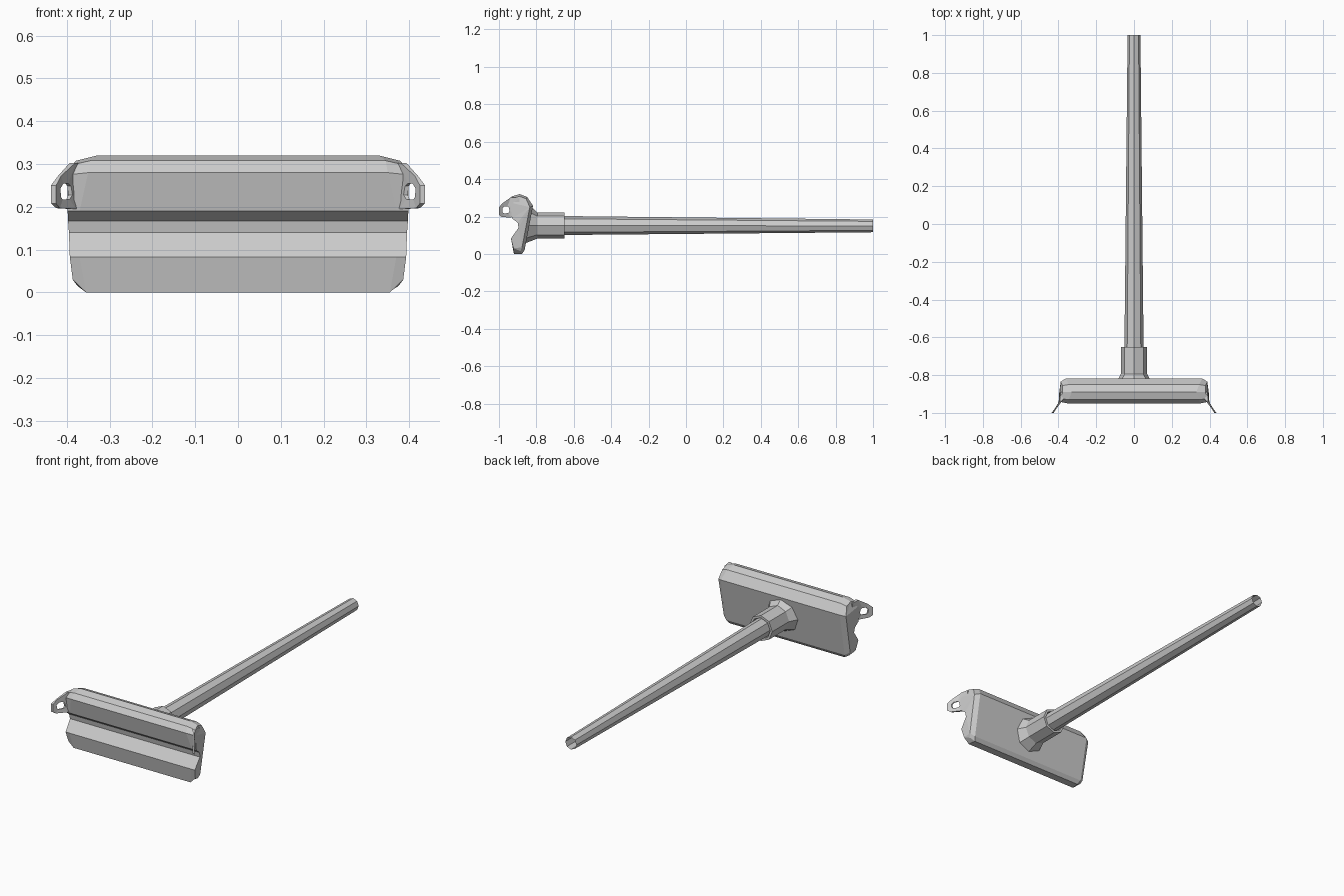
import bpy, bmesh, math

if "Cube" in bpy.data.objects:
    bpy.data.objects.remove(bpy.data.objects["Cube"])


def make(name, verts, faces):
    me = bpy.data.meshes.new(name)
    me.from_pydata(verts, [], faces)
    bm = bmesh.new()
    bm.from_mesh(me)
    bmesh.ops.recalc_face_normals(bm, faces=bm.faces)
    bmesh.ops.triangulate(bm, faces=[f for f in bm.faces if len(f.verts) > 4])
    bm.to_mesh(me)
    bm.free()
    ob = bpy.data.objects.new(name, me)
    bpy.context.collection.objects.link(ob)
    return ob


def loft(name, rings, cap=False, loop=False):
    n, m = len(rings[0]), len(rings)
    verts = [v for r in rings for v in r]
    faces = []
    for i in range(m if loop else m - 1):
        a, b = i * n, (i + 1) % m * n
        faces += [(a + k, a + (k + 1) % n, b + (k + 1) % n, b + k) for k in range(n)]
    if cap:
        faces += [tuple(range(n)), tuple(range((m - 1) * n, m * n))]
    return make(name, verts, faces)


# Head: side profile as (y, z, x) at the inner station and at the chamfered end
profile = [
    ((-.92, 0, .355), (-.922, .03, .386)),
    ((-.936, .083, .37), (-.936, .083, .393)),
    ((-.895, .14, .37), (-.895, .14, .395)),
    ((-.90, .167, .37), (-.90, .167, .397)),
    ((-.93, .19, .37), (-.93, .19, .398)),
    ((-.95, .28, .35), (-.94, .275, .398)),
    ((-.93, .308, .345), (-.925, .298, .388)),
    ((-.89, .32, .33), (-.89, .308, .378)),
    ((-.85, .305, .345), (-.855, .295, .378)),
    ((-.818, .257, .362), (-.835, .25, .388)),
    ((-.863, .02, .36), (-.877, .035, .384)),
    ((-.877, 0, .35), (-.885, .015, .375)),
]
loft("mop_head", [[(s * p[j][2], p[j][0], p[j][1]) for p in profile]
                  for s, j in ((-1, 1), (-1, 0), (1, 0), (1, 1))], cap=True)

# Side lugs: flared fins with a hole, one per end
outline = [(-.89, .30), (-.936, .303), (-.98, .272), (-1, .25),
           (-1, .208), (-.985, .197), (-.935, .195), (-.89, .21)]
cy, cz = -.963, .235
hole = []
for y, z in outline:
    d = math.hypot(y - cy, z - cz)
    hole.append((cy + .021 * (y - cy) / d, cz + .021 * (z - cz) / d))


def fin_x(y, outer):
    t = max(0, (-.92 - y) / .08)
    return .388 + .049 * t ** 1.4 if outer else .352 + .073 * t ** .6


for s, side in ((-1, "left"), (1, "right")):
    rings = [[(s * fin_x(y, o), y, z) for y, z in pts]
             for pts, o in ((outline, 1), (hole, 1), (hole, 0), (outline, 0))]
    loft("lug_" + side, rings, loop=True)


# Octagonal ring around the handle axis
def ring(y, r, z0=.152, tilt=False):
    out = []
    for k in range(8):
        a = k * math.pi / 4
        z = z0 + r * math.sin(a)
        out.append((r * math.cos(a), -.866 + (z - .02) * .191 if tilt else y, z))
    return out


# Socket with flared foot lying on the sloped back of the head
loft("handle_socket", [ring(0, .095, tilt=True), ring(-.795, .07),
                       ring(-.65, .07), ring(-.65, .057), ring(-.76, .052)])

# Tapered hollow handle, open at the far end
loft("handle", [ring(-.78, .052), ring(1, .034, .15)])
